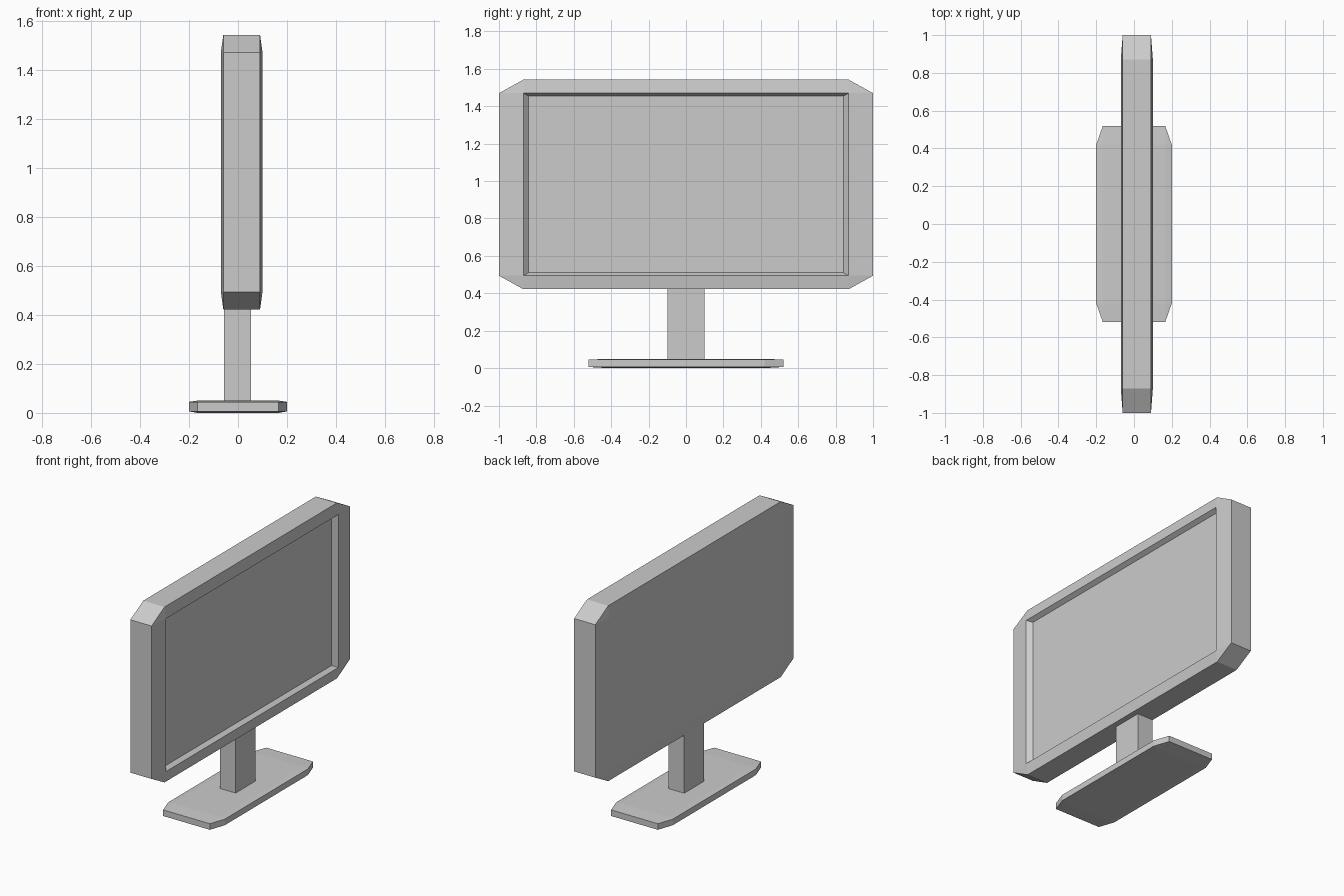
import bpy
import bmesh
from mathutils import Matrix, Vector

default_cube = bpy.data.objects.get("Cube")
if default_cube:
    bpy.data.objects.remove(default_cube, do_unlink=True)

# One plain grey for the whole model
grey = bpy.data.materials.new("light_grey")
grey.use_nodes = True
colour = (0.6, 0.6, 0.6, 1)
grey.diffuse_color = colour
grey.node_tree.nodes["Principled BSDF"].inputs["Base Color"].default_value = colour


def add_object(name, bm):
    bmesh.ops.recalc_face_normals(bm, faces=bm.faces)
    mesh = bpy.data.meshes.new(name)
    bm.to_mesh(mesh)
    bm.free()
    mesh.materials.append(grey)
    obj = bpy.data.objects.new(name, mesh)
    bpy.context.collection.objects.link(obj)
    return obj


def chamfered_slab(inner, outer, low, rim_low, rim_high, high):
    """Octagonal slab along local z, with shallow slopes up to a flat rectangle
    at each end. Returns the mesh and its upper flat face."""
    bm = bmesh.new()
    (ix, iy), (ox, oy) = inner, outer
    corners = [(1, 1), (-1, 1), (-1, -1), (1, -1)]

    def rectangle(z):
        return [bm.verts.new((sx * ix, sy * iy, z)) for sx, sy in corners]

    def octagon(z):
        ring = []
        for sx, sy in corners:
            pair = [(sx * ox, sy * iy, z), (sx * ix, sy * oy, z)]
            ring += pair if sx * sy > 0 else pair[::-1]
        return [bm.verts.new(p) for p in ring]

    rims = [octagon(rim_low), octagon(rim_high)]
    flats = [rectangle(low), rectangle(high)]
    for i in range(8):
        j = (i + 1) % 8
        bm.faces.new((rims[0][i], rims[0][j], rims[1][j], rims[1][i]))
    for flat, rim in zip(flats, rims):
        for i in range(4):
            a, b = rim[2 * i], rim[2 * i + 1]
            bm.faces.new((flat[i], a, b))
            bm.faces.new((flat[i], b, rim[(2 * i + 2) % 8], flat[(i + 1) % 4]))
    bm.faces.new(flats[0])
    return bm, bm.faces.new(flats[1])


# Monitor housing with a recessed screen whose walls taper inward
bm, front = chamfered_slab((0.87, 0.488), (1, 0.56), -0.07, -0.06, 0.09, 0.1)
bmesh.ops.recalc_face_normals(bm, faces=bm.faces)
screen = bmesh.ops.extrude_discrete_faces(bm, faces=[front])["faces"][0]
for v in screen.verts:
    v.co = Vector((v.co.x * 0.967, v.co.y * 0.967, v.co.z - 0.028))
# Turn the slab upright: local x, y, z become world y, z, x
upright = Matrix(((0, 0, 1, 0), (1, 0, 0, 0), (0, 1, 0, 0.982), (0, 0, 0, 1)))
bm.transform(upright)
add_object("monitor_housing", bm)

# Stand post, sunk slightly into base and housing
bm = bmesh.new()
bmesh.ops.create_cube(bm, size=1)
bm.transform(Matrix.Translation((-0.002, 0, 0.235)) @ Matrix.Diagonal((0.11, 0.2, 0.39, 1)))
add_object("stand_post", bm)

# Base plate
bm, _ = chamfered_slab((0.165, 0.42), (0.2, 0.52), 0, 0.006, 0.045, 0.05)
add_object("base_plate", bm)
